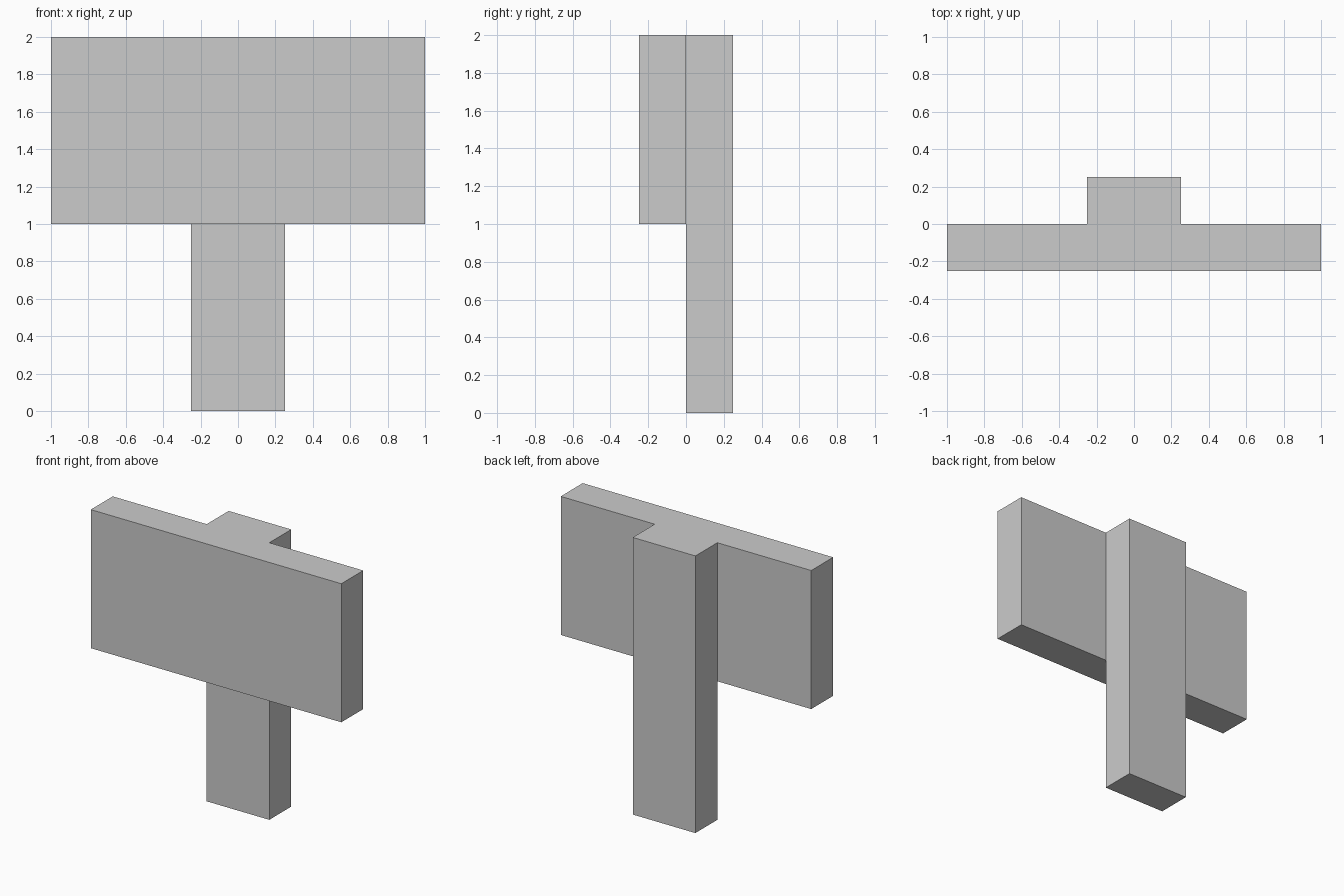
import bpy

if "Cube" in bpy.data.objects:
    bpy.data.objects.remove(bpy.data.objects["Cube"])


def box(name, lo, hi):
    # Axis-aligned box between two corners
    size = [b - a for a, b in zip(lo, hi)]
    mid = [(a + b) / 2 for a, b in zip(lo, hi)]
    bpy.ops.mesh.primitive_cube_add(size=1, location=mid)
    ob = bpy.context.object
    ob.name = name
    ob.scale = size
    bpy.ops.object.transform_apply(location=False, rotation=False, scale=True)
    return ob


# Wide sign board at the front, upper half
box("board", (-1, -0.25, 1), (1, 0, 2))

# Full-height post behind the board
box("post", (-0.25, 0, 0), (0.25, 0.25, 2))
